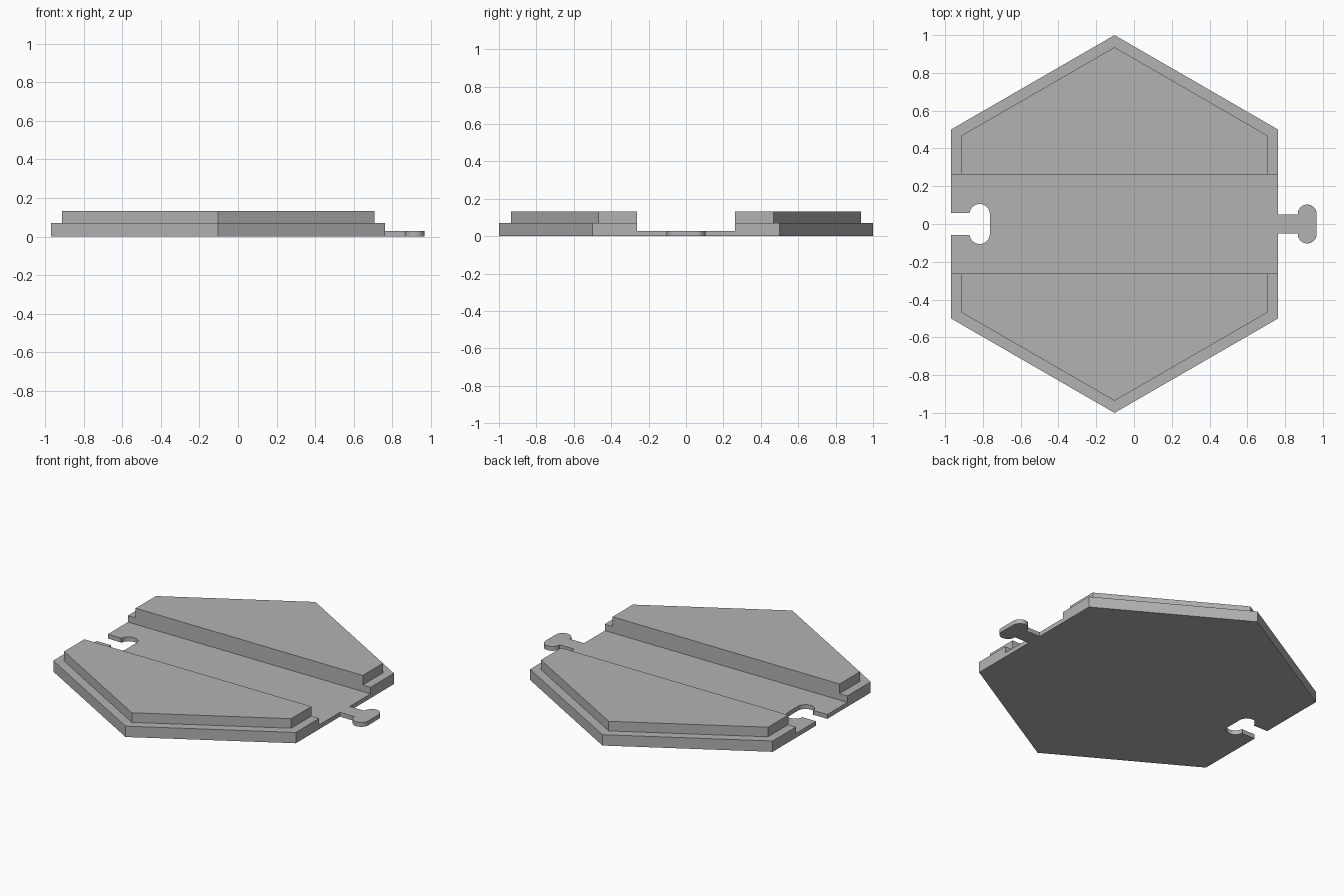
import bpy, bmesh
from math import sin, cos, pi, radians

if "Cube" in bpy.data.objects:
    bpy.data.objects.remove(bpy.data.objects["Cube"])

CX = -0.103                 # centre of the hexagon
EDGE = 0.866                # centre to flat side
FLOOR, RIM, TOP = 0.028, 0.07, 0.132

grey = bpy.data.materials.new("plain_grey")
grey.use_nodes = True
colour = (0.45, 0.45, 0.45, 1)
grey.diffuse_color = colour
grey.node_tree.nodes["Principled BSDF"].inputs["Base Color"].default_value = colour


def prism(name, outline, z0, z1):
    """Extrude a counter-clockwise outline from z0 to z1."""
    bm = bmesh.new()
    face = bm.faces.new([bm.verts.new((x, y, z0)) for x, y in outline])
    grown = bmesh.ops.extrude_face_region(bm, geom=[face], use_keep_orig=True)["geom"]
    bmesh.ops.translate(bm, vec=(0, 0, z1 - z0),
                        verts=[v for v in grown if isinstance(v, bmesh.types.BMVert)])
    bmesh.ops.recalc_face_normals(bm, faces=bm.faces)
    mesh = bpy.data.meshes.new(name)
    bm.to_mesh(mesh)
    bm.free()
    mesh.materials.append(grey)
    obj = bpy.data.objects.new(name, mesh)
    bpy.context.collection.objects.link(obj)
    return obj


def hexagon(r):
    return [(CX + r * cos(pi / 6 + i * pi / 3), r * sin(pi / 6 + i * pi / 3)) for i in range(6)]


def box(x0, x1, y):
    return [(x0, -y), (x1, -y), (x1, y), (x0, y)]


def key(start, centre, neck, r, reach, steps=16):
    """Outline of a neck ending in an upright pill-shaped head."""
    head = []
    for side, first in ((-1, pi), (1, 0)):
        for i in range(steps + 1):
            a = first + pi * i / steps
            head.append((centre + r * cos(a), side * reach + r * sin(a)))
    return [(start, neck), (start, -neck), (centre - r, -neck)] + head + [(centre - r, neck)]


def smooth(obj):
    obj.data.shade_smooth()
    obj.data.set_sharp_from_angle(angle=radians(30))


def combine(obj, helper, operation):
    mod = obj.modifiers.new(operation.lower(), "BOOLEAN")
    mod.operation = operation
    mod.solver = "EXACT"
    mod.object = helper
    bpy.context.view_layer.update()
    result = bpy.data.meshes.new_from_object(obj.evaluated_get(bpy.context.evaluated_depsgraph_get()))
    obj.modifiers.clear()
    obj.data = result
    bpy.data.objects.remove(helper)


# Stepped hexagonal tile with a road channel and a socket cut into it
tile = prism("stepped_tile", hexagon(1.0), 0, RIM)
combine(tile, prism("upper_step", hexagon(0.936), RIM / 2, TOP), "UNION")
combine(tile, prism("channel_cutter", box(-2, 2, 0.262), FLOOR, 1), "DIFFERENCE")
combine(tile, prism("socket_cutter", key(CX - EDGE - 0.1, -0.817, 0.057, 0.054, 0.052), -0.1, 0.2),
        "DIFFERENCE")
smooth(tile)

# Connector tab on the opposite side
tab = prism("connector_tab", key(CX + EDGE, 0.917, 0.05, 0.05, 0.053), 0, FLOOR)
smooth(tab)
